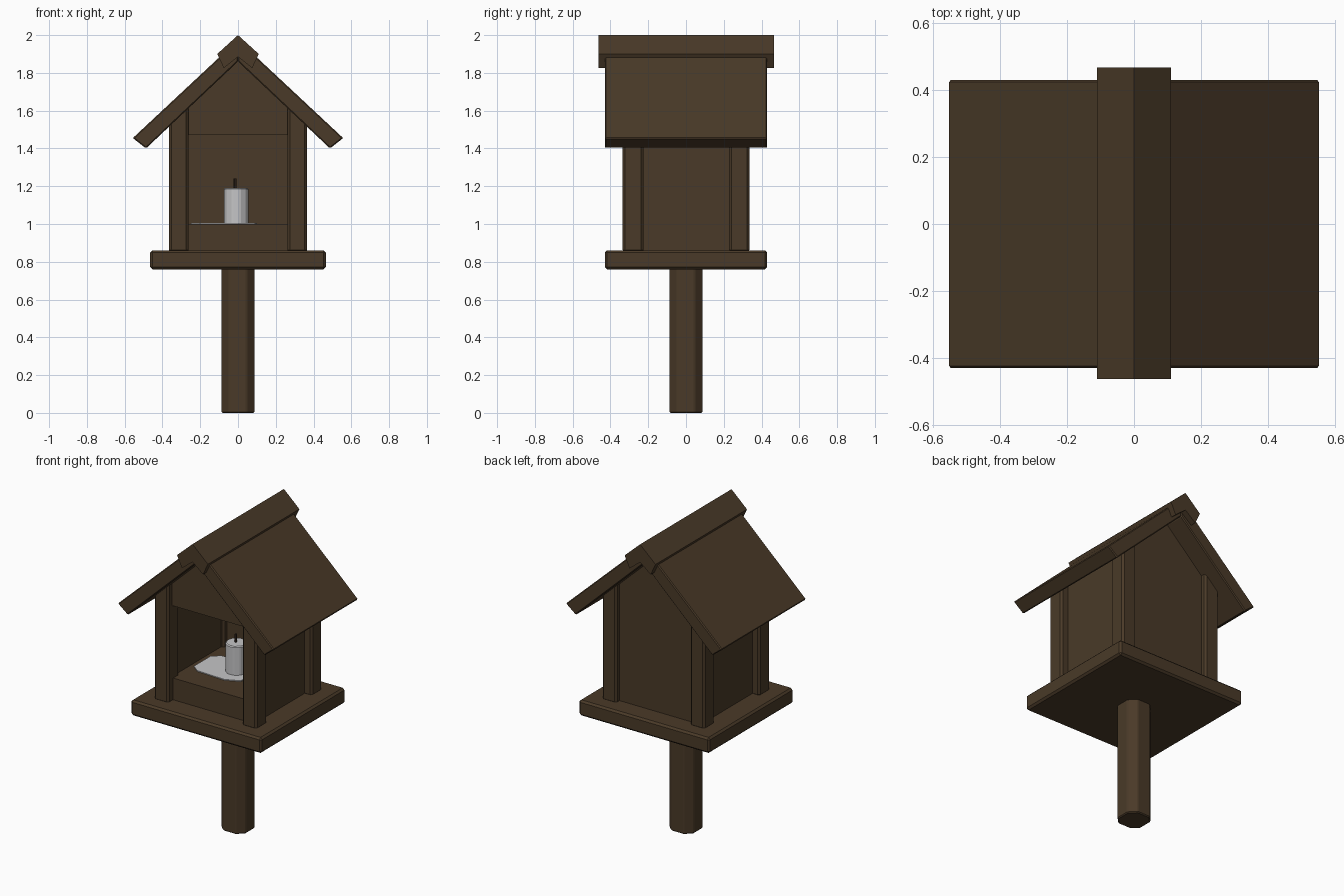
import bpy, bmesh, math

if "Cube" in bpy.data.objects:
    bpy.data.objects.remove(bpy.data.objects["Cube"])

def material(name, rgb):
    m = bpy.data.materials.new(name)
    m.diffuse_color = (*rgb, 1)
    m.use_nodes = True
    m.node_tree.nodes["Principled BSDF"].inputs["Base Color"].default_value = m.diffuse_color
    return m

WOOD = material("dark wood", (0.068, 0.042, 0.021))
WAX = material("pale wax", (0.56, 0.56, 0.57))
WICK = material("wick", (0.03, 0.018, 0.012))

def finish(name, bm, mat, bevel=0.0):
    bmesh.ops.recalc_face_normals(bm, faces=bm.faces)
    me = bpy.data.meshes.new(name)
    bm.to_mesh(me)
    bm.free()
    ob = bpy.data.objects.new(name, me)
    bpy.context.collection.objects.link(ob)
    me.materials.append(mat)
    if bevel:
        b = ob.modifiers.new("bevel", 'BEVEL')
        b.width, b.segments = bevel, 1
    return ob

def prism(name, pts, a, b, axis='y', mat=WOOD, bevel=0.0):
    """Extrude an xz profile along y, or an xy profile along z."""
    bm = bmesh.new()
    put = (lambda p, d: (p[0], d, p[1])) if axis == 'y' else (lambda p, d: (p[0], p[1], d))
    f = bm.faces.new([bm.verts.new(put(p, a)) for p in pts])
    ext = bmesh.ops.extrude_face_region(bm, geom=[f])
    step = (0, b - a, 0) if axis == 'y' else (0, 0, b - a)
    bmesh.ops.translate(bm, vec=step, verts=[g for g in ext['geom'] if isinstance(g, bmesh.types.BMVert)])
    return finish(name, bm, mat, bevel)

def box(name, x0, x1, y0, y1, z0, z1, bevel=0.0):
    return prism(name, [(x0, z0), (x1, z0), (x1, z1), (x0, z1)], y0, y1, bevel=bevel)

SLOPE = 0.94
def under(x):          # underside of the roof at x
    return 1.86 - SLOPE * abs(x)

# pole with chamfered corners
r, c = 0.088, 0.045
prism("pole", [(r, -c), (r, c), (c, r), (-c, r), (-r, c), (-r, -c), (-c, -r), (c, -r)],
      0, 0.78, axis='z', bevel=0.006)

# platform and raised floor
box("platform", -0.465, 0.465, -0.43, 0.43, 0.76, 0.86, bevel=0.012)
box("floor", -0.30, 0.30, -0.285, 0.285, 0.85, 1.0)

# corner posts and side walls
for s, side in ((-1, "left"), (1, "right")):
    a, b = s * 0.262, s * 0.365
    profile = [(a, 0.85), (b, 0.85), (b, under(b) + 0.02), (a, under(a) + 0.02)]
    prism(f"{side}_front_post", profile, -0.335, -0.225, bevel=0.012)
    prism(f"{side}_back_post", profile, 0.228, 0.335, bevel=0.012)
    p, q = s * 0.28, s * 0.315
    prism(f"{side}_wall", [(p, 0.85), (q, 0.85), (q, under(q) + 0.02), (p, under(p) + 0.02)],
          -0.26, 0.26)
    # roof slab
    prism(f"{side}_roof", [(0, 1.86), (s * 0.487, 1.40), (s * 0.557, 1.455), (0, 1.975)],
          -0.43, 0.43, bevel=0.006)

# gable over the opening and full back wall
e = 0.30
prism("front_gable", [(-e, 1.47), (e, 1.47), (e, under(e) + 0.02), (0, 1.88), (-e, under(e) + 0.02)],
      -0.295, -0.255)
prism("back_wall", [(-e, 0.85), (e, 0.85), (e, under(e) + 0.02), (0, 1.88), (-e, under(e) + 0.02)],
      0.26, 0.30)

# ridge cap
prism("ridge_cap", [(0, 2.0), (0.11, 1.90), (0.075, 1.825), (0, 1.885), (-0.075, 1.825), (-0.11, 1.90)],
      -0.463, 0.467)

# candle, wick and wax pool
def disc(cx, cy, rx, ry, n):
    return [(cx + rx * math.cos(2 * math.pi * i / n), cy + ry * math.sin(2 * math.pi * i / n)) for i in range(n)]

prism("candle", disc(-0.01, 0, 0.067, 0.067, 10), 1.0, 1.19, axis='z', mat=WAX, bevel=0.006)
prism("wick", disc(-0.015, 0, 0.008, 0.008, 6), 1.18, 1.24, axis='z', mat=WICK)
prism("wax_pool", [(-0.25, -0.09), (-0.20, -0.13), (0.0, -0.14), (0.09, -0.10), (0.10, 0.08),
                   (0.03, 0.12), (-0.20, 0.12), (-0.25, 0.08)], 0.999, 1.006, axis='z', mat=WAX)
